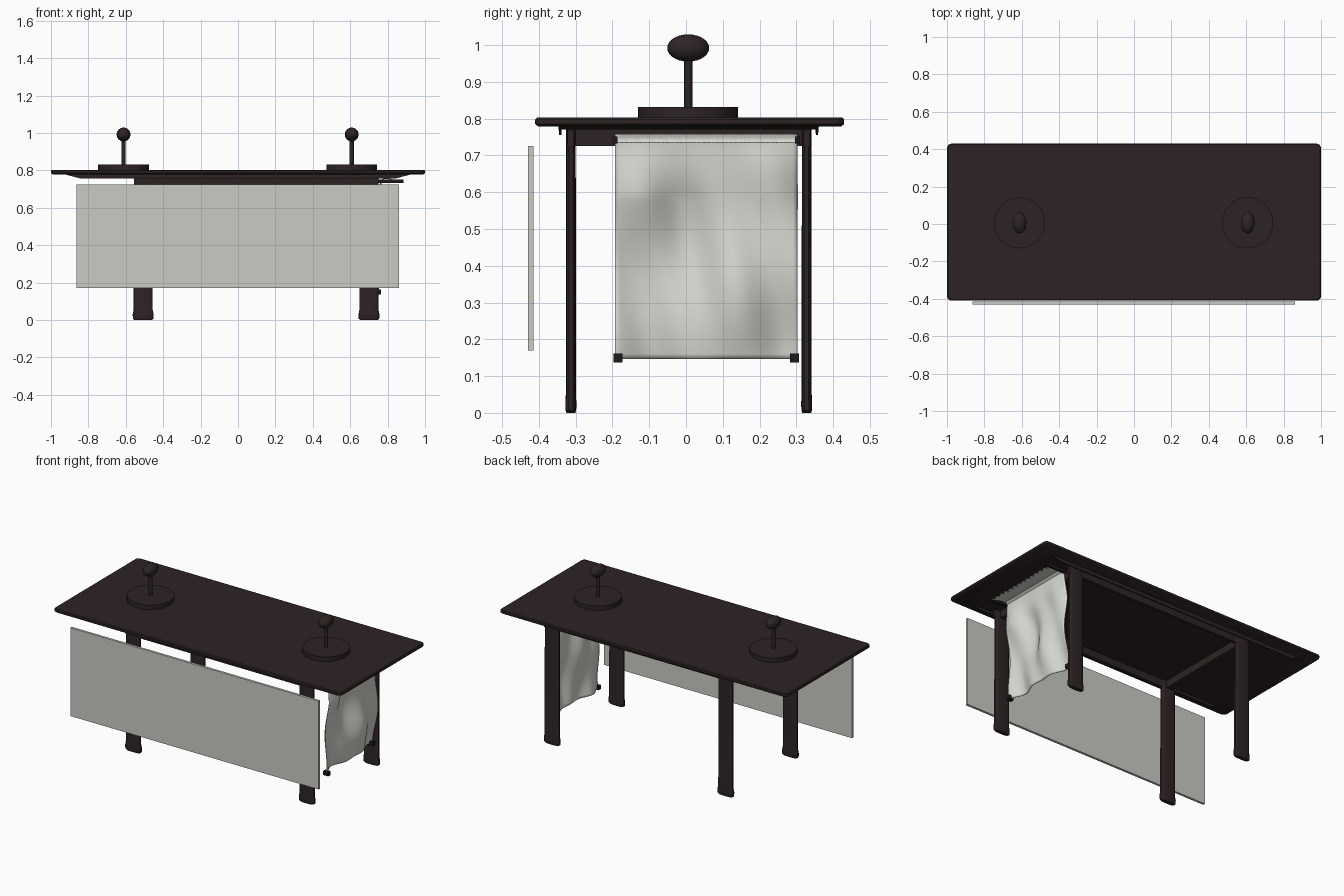
import bpy, bmesh, math

if "Cube" in bpy.data.objects:
    bpy.data.objects.remove(bpy.data.objects["Cube"], do_unlink=True)


def material(name, rgb):
    m = bpy.data.materials.new(name)
    m.use_nodes = True
    m.diffuse_color = (*rgb, 1)
    m.node_tree.nodes["Principled BSDF"].inputs["Base Color"].default_value = (*rgb, 1)
    return m


WOOD = material("dark brown wood", (0.027, 0.017, 0.017))
BLACK = material("near black fittings", (0.012, 0.01, 0.01))
LINEN = material("off white fabric", (0.68, 0.68, 0.63))
BOARD = material("pale grey board", (0.6, 0.6, 0.56))


def finish(name, bm, mat, smooth=True):
    bmesh.ops.recalc_face_normals(bm, faces=bm.faces)
    me = bpy.data.meshes.new(name)
    bm.to_mesh(me)
    bm.free()
    me.materials.append(mat)
    ob = bpy.data.objects.new(name, me)
    bpy.context.collection.objects.link(ob)
    if smooth:
        bpy.ops.object.select_all(action="DESELECT")
        ob.select_set(True)
        bpy.context.view_layer.objects.active = ob
        bpy.ops.object.shade_smooth_by_angle(angle=math.radians(35))
    return ob


def loft(name, rings, mat):
    """Skin a stack of equally sized rings and cap both ends."""
    bm = bmesh.new()
    loops = [[bm.verts.new(p) for p in ring] for ring in rings]
    n = len(loops[0])
    for a, b in zip(loops, loops[1:]):
        for i in range(n):
            j = (i + 1) % n
            bm.faces.new((a[i], a[j], b[j], b[i]))
    bm.faces.new(loops[0])
    bm.faces.new(loops[-1])
    return finish(name, bm, mat)


def rect(x0, x1, y0, y1, z):
    return [(x0, y0, z), (x1, y0, z), (x1, y1, z), (x0, y1, z)]


def box(name, x, y, z, mat):
    return loft(name, [rect(*x, *y, z[0]), rect(*x, *y, z[1])], mat)


def rounded_rect(hx, hy, r, z, cy=0.01, steps=4):
    pts = []
    for k, (sx, sy) in enumerate([(1, 1), (-1, 1), (-1, -1), (1, -1)]):
        for s in range(steps + 1):
            a = (k + s / steps) * math.pi / 2
            pts.append((sx * (hx - r) + r * math.cos(a),
                        cy + sy * (hy - r) + r * math.sin(a), z))
    return pts


def lens(cx, cy, hx, hy, z, n=20):
    pts = []
    for i in range(n):
        a = 2 * math.pi * i / n
        c, s = math.cos(a), math.sin(a)
        pts.append((cx + hx * math.copysign(abs(c) ** 0.6, c),
                    cy + hy * math.copysign(abs(s) ** 0.8, s), z))
    return pts


# Table top with softened edges
loft("table_top", [rounded_rect(0.99, 0.412, 0.02, 0.779),
                   rounded_rect(1, 0.42, 0.025, 0.785),
                   rounded_rect(1, 0.42, 0.025, 0.798),
                   rounded_rect(0.995, 0.415, 0.02, 0.803)], WOOD)

# Sunken underside board and the long lips that edge it
loft("underside_board", [rect(-0.85, 0.85, -0.34, 0.355, 0.771),
                         rect(-0.94, 0.94, -0.35, 0.365, 0.781)], WOOD)
for side, y in (("front", -0.342), ("back", 0.356)):
    loft(side + "_lip", [rect(-0.84, 0.84, y - 0.003, y + 0.003, 0.756),
                         rect(-0.93, 0.93, y - 0.005, y + 0.005, 0.78)], WOOD)

# Four curved plank legs with flared, rounded feet
LEG_X = {"right": -0.507, "left": 0.7}
LEG_Y = {"front": -0.313, "back": 0.328}
FOOT = [(0.9, 0.0), (1.08, 0.007), (1.1, 0.03), (1, 0.055), (0.98, 0.778)]
for sx, x in LEG_X.items():
    for sy, y in LEG_Y.items():
        loft(f"{sy}_{sx}_leg",
             [lens(x, y, 0.051 * s, 0.0135 * s, z) for s, z in FOOT], WOOD)

# Rails joining the legs
for side, y in LEG_Y.items():
    box(side + "_rail", (-0.555, 0.75), (y - 0.009, y + 0.009), (0.726, 0.778), WOOD)
for side, x in LEG_X.items():
    box(side + "_rail", (x - 0.02, x + 0.02), (-0.31, 0.325), (0.726, 0.778), WOOD)

# Hanging front board
box("front_board", (-0.864, 0.862), (-0.43, -0.415), (0.17, 0.725), BOARD)

# Two stands: disc, rod and oval knob
for side, x in (("right", -0.612), ("left", 0.608)):
    def ring(r, z):
        return [(x + r * math.cos(a * math.tau / 48),
                 0.006 + r * math.sin(a * math.tau / 48), z) for a in range(48)]
    loft(side + "_stand_base", [ring(0.136, 0.802), ring(0.136, 0.831)], WOOD)
    loft(side + "_stand_rod", [ring(0.011, 0.83), ring(0.011, 0.97)], WOOD)
    bm = bmesh.new()
    bmesh.ops.create_uvsphere(bm, u_segments=24, v_segments=14, radius=1)
    for v in bm.verts:
        v.co = (x + 0.037 * v.co.x, 0.006 + 0.057 * v.co.y, 0.992 + 0.037 * v.co.z)
    finish(side + "_stand_knob", bm, WOOD)

# Draped cloth: a short flap under the top, then a folded sheet hanging down
Y0, Y1, NY, NZ = -0.193, 0.303, 40, 44
FLAP = [(0.875, 0.735), (0.84, 0.747), (0.805, 0.756), (0.78, 0.757), (0.764, 0.745)]


def fold(u, t):
    grow = min(1, t * 4)
    waves = (0.016 * math.sin(9 * u + 2.2 * t + 0.5)
             + 0.009 * math.sin(17 * u - 5 * t)
             + 0.012 * math.sin(8 * t + 3 * u))
    return 0.762 - 0.042 * t + 0.03 * u * t + grow * waves


bm = bmesh.new()
rows = []
for r in range(len(FLAP) + NZ):
    row = []
    for c in range(NY + 1):
        u = c / NY
        if r < len(FLAP):
            x, z = FLAP[r]
            x += 0.006 * math.sin(c * 2.1) * (r == 0)
        else:
            t = (r - len(FLAP) + 1) / NZ
            x, z = fold(u, t), 0.735 - 0.588 * t
        row.append(bm.verts.new((x, Y0 + (Y1 - Y0) * u, z)))
    rows.append(row)
for a, b in zip(rows, rows[1:]):
    for i in range(NY):
        bm.faces.new((a[i], a[i + 1], b[i + 1], b[i]))
cloth = finish("hanging_cloth", bm, LINEN)
solid = cloth.modifiers.new("thickness", "SOLIDIFY")
solid.thickness = 0.004
solid.offset = 0

# Clips holding the cloth at its corners
for side, y, u in (("front", Y0, 0), ("back", Y1, 1)):
    box(side + "_top_clip", (0.75, 0.885), (y - 0.007, y + 0.007), (0.733, 0.752), BLACK)
    cx = fold(u, 1)
    cy = y + 0.008 * (1 - 2 * u)
    box(side + "_bottom_clip", (cx - 0.018, cx + 0.018),
        (cy - 0.012, cy + 0.012), (0.137, 0.162), BLACK)
